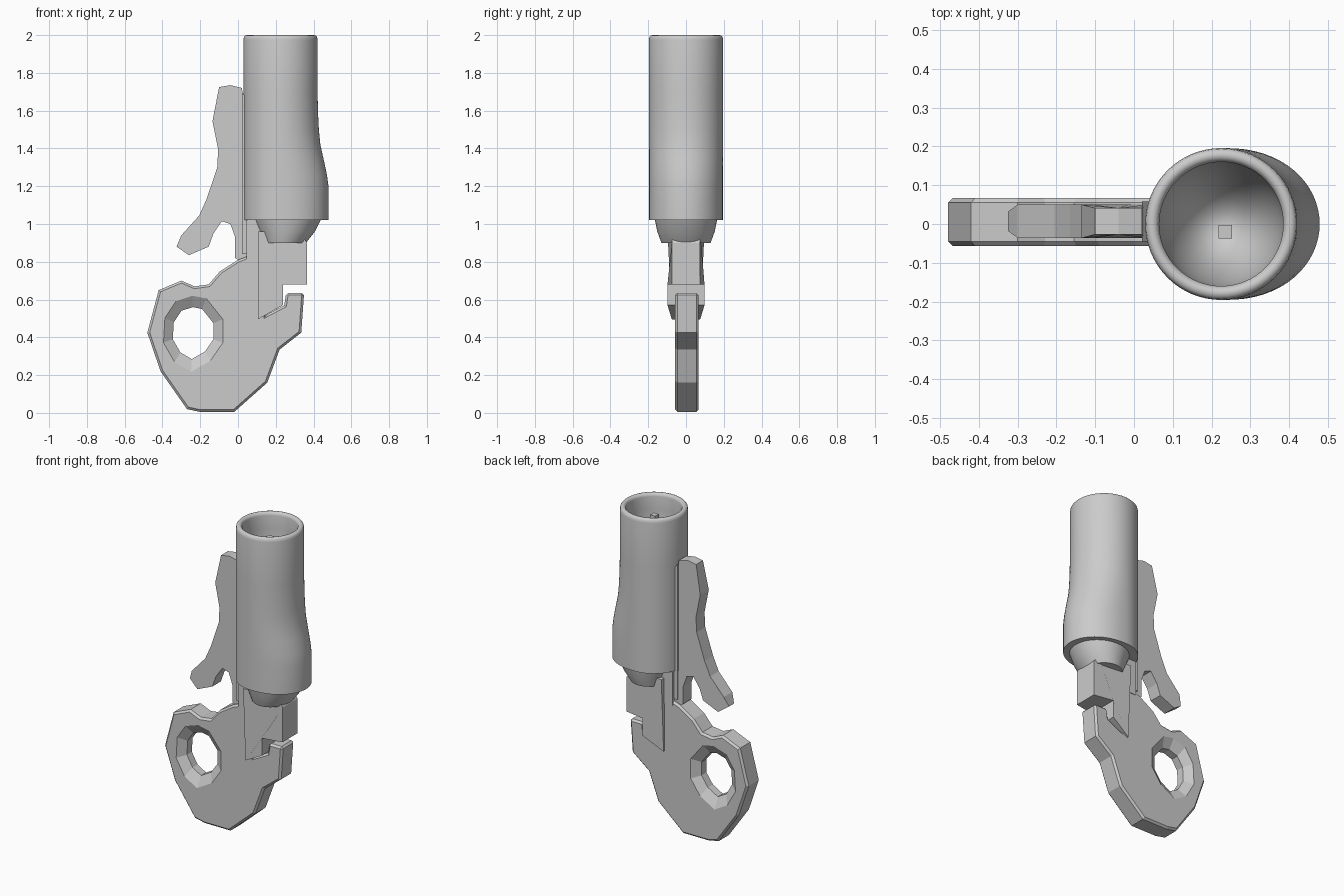
import bpy, bmesh
from math import cos, sin, pi, sqrt

if "Cube" in bpy.data.objects:
    bpy.data.objects.remove(bpy.data.objects["Cube"])


def make_object(name, bm, smooth=False):
    bmesh.ops.recalc_face_normals(bm, faces=bm.faces[:])
    mesh = bpy.data.meshes.new(name)
    bm.to_mesh(mesh)
    bm.free()
    ob = bpy.data.objects.new(name, mesh)
    bpy.context.collection.objects.link(ob)
    if smooth:
        bpy.ops.object.select_all(action='DESELECT')
        ob.select_set(True)
        bpy.context.view_layer.objects.active = ob
        bpy.ops.object.shade_smooth_by_angle(angle=0.7)
    return ob


def loft(name, rings, smooth=False):
    bm = bmesh.new()
    rows = [[bm.verts.new(p) for p in ring] for ring in rings]
    n = len(rows[0])
    for a, b in zip(rows, rows[1:]):
        for i in range(n):
            j = (i + 1) % n
            bm.faces.new((a[i], a[j], b[j], b[i]))
    bm.faces.new(rows[0])
    bm.faces.new(rows[-1])
    return make_object(name, bm, smooth)


def plate(name, outline, y0, y1, chamfer=0.0):
    ob = loft(name, [[(x, y, z) for x, z in outline] for y in (y0, y1)])
    if chamfer:
        bev = ob.modifiers.new("chamfer", 'BEVEL')
        bev.width, bev.segments = chamfer, 1
        bev.limit_method, bev.angle_limit = 'ANGLE', 1.4
    return ob


def round_ring(cx, rx, ry, z, bulge=0.0, n=64):
    ring = []
    for i in range(n):
        a = 2 * pi * i / n
        ring.append((cx + rx * cos(a) + bulge * sqrt(max(0, cos(a))), ry * sin(a), z))
    return ring


# barrel: outside with a one-sided bulge, rolled rim, deep rounded bowl
CX = 0.225
rings = [round_ring(CX, 0.196, 0.196, z, b) for z, b in
         [(1.02, 0.058), (1.2, 0.058), (1.26, 0.05), (1.34, 0.033), (1.42, 0.015),
          (1.5, 0.007), (1.58, 0.003), (1.7, 0), (1.975, 0)]]
for k in range(1, 7):
    a = pi * k / 6
    r = 0.178 + 0.018 * cos(a)
    rings.append(round_ring(CX, r, r, 1.98 + 0.02 * sin(a)))
for k in range(0, 9):
    a = pi / 2 * k / 8.4
    rings.append(round_ring(CX, 0.16 * cos(a), 0.16 * cos(a), 1.9 - 0.38 * sin(a)))
loft("barrel", rings, True)

# square pin standing in the bowl
plate("pin", [(0.218, 1.0), (0.253, 1.0), (0.253, 1.93), (0.218, 1.93)], -0.038, -0.002)

# tapered collar under the barrel
loft("collar", [round_ring(0.26, 0.18, 0.165, 1.025),
                round_ring(0.257, 0.15, 0.152, 0.96),
                round_ring(0.245, 0.115, 0.13, 0.9)], True)

# stepped neck block with chamfered right edges
block = [(0.105, 0.96), (0.105, 0.495), (0.237, 0.57), (0.237, 0.68),
         (0.365, 0.68), (0.365, 0.9), (0.33, 0.96)]


def narrowed(x, z):
    return 0.075 if (x > 0.3 or z < 0.5) else 0.098


loft("neck_block", [[(x, s * narrowed(x, z), z) for x, z in block] for s in (-1, 1)])
plate("neck_tab", [(0.045, 0.8), (0.12, 0.8), (0.12, 1.03), (0.045, 1.03)], -0.06, 0.07)

# hook plate
hook = plate("hook", [
    (-0.27, 0.02), (-0.2, 0.005), (-0.02, 0.005), (0.155, 0.16), (0.22, 0.335),
    (0.335, 0.425), (0.35, 0.635), (0.255, 0.635), (0.245, 0.57), (0.15, 0.52),
    (0.15, 0.855), (0.105, 0.85), (0.0, 0.81), (-0.095, 0.75), (-0.155, 0.68),
    (-0.23, 0.67), (-0.3, 0.70), (-0.42, 0.65), (-0.48, 0.425), (-0.41, 0.22)],
    -0.057, 0.067, 0.012)

# faceted eye with wide chamfers, cut through the hook
eye = [(-0.3, 0.54), (-0.24, 0.56), (-0.19, 0.55), (-0.13, 0.475), (-0.13, 0.39),
       (-0.175, 0.325), (-0.245, 0.285), (-0.305, 0.32), (-0.345, 0.39), (-0.34, 0.48)]


def eye_ring(s, y):
    return [(-0.238 + s * (x + 0.238), y, 0.43 + s * (z - 0.43)) for x, z in eye]


cutter = loft("eye_cutter", [eye_ring(1.75, -0.08), eye_ring(1.0, -0.02),
                             eye_ring(1.0, 0.03), eye_ring(1.75, 0.09)])
cutter.hide_render = True
cutter.hide_viewport = True
cut = hook.modifiers.new("eye", 'BOOLEAN')
cut.object, cut.operation, cut.solver = cutter, 'DIFFERENCE', 'EXACT'

# lever with a forked foot, thinner at its tip and head
lever = [(-0.1, 1.725), (-0.04, 1.735), (0.02, 1.72), (0.033, 1.65), (0.035, 1.0),
         (0.045, 0.82), (0.0, 0.81), (-0.015, 0.82), (-0.015, 0.93), (-0.04, 1.0),
         (-0.085, 1.015), (-0.13, 0.95), (-0.155, 0.88), (-0.26, 0.835),
         (-0.325, 0.88), (-0.3, 0.94), (-0.205, 1.045), (-0.165, 1.135),
         (-0.11, 1.3), (-0.105, 1.395), (-0.135, 1.545)]


def lever_half(x, z):
    return 0.025 if x < -0.31 else 0.034 if z > 1.7 else 0.043


loft("lever", [[(x, 0.007 + s * lever_half(x, z), z) for x, z in lever] for s in (-1, 1)])

# rail joining lever to barrel
plate("rail", [(0.02, 0.84), (0.05, 0.84), (0.05, 1.66), (0.02, 1.70)], -0.045, 0.058)
